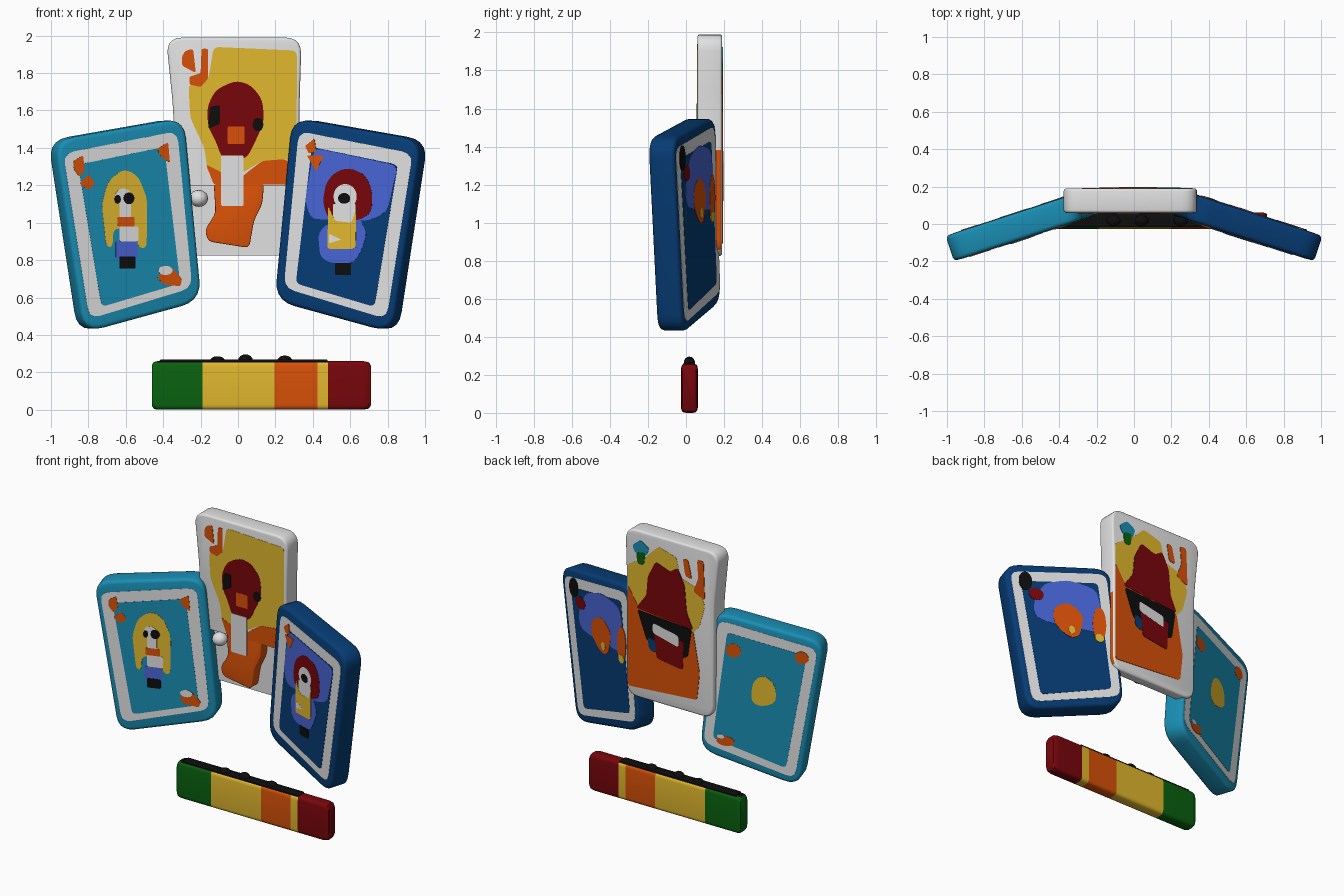
import bpy, bmesh, math
from mathutils import Vector

if "Cube" in bpy.data.objects:
    bpy.data.objects.remove(bpy.data.objects["Cube"])


def lin(c):
    c /= 255
    return c / 12.92 if c <= 0.04045 else ((c + 0.055) / 1.055) ** 2.4


MATS = {}
for name, rgb in {"white": (225, 225, 225), "teal": (26, 142, 180), "navy": (6, 60, 117),
                  "periwinkle": (72, 101, 212), "yellow": (226, 184, 46), "orange": (217, 81, 8),
                  "dark red": (120, 6, 11), "black": (13, 13, 13), "green": (9, 98, 15)}.items():
    m = bpy.data.materials.new(name)
    m.diffuse_color = [lin(c) for c in rgb] + [1]
    m.use_nodes = True
    m.node_tree.nodes["Principled BSDF"].inputs["Base Color"].default_value = m.diffuse_color
    MATS[name] = m


def make(name, bm, *mats):
    bmesh.ops.recalc_face_normals(bm, faces=bm.faces)
    me = bpy.data.meshes.new(name)
    bm.to_mesh(me)
    bm.free()
    ob = bpy.data.objects.new(name, me)
    bpy.context.collection.objects.link(ob)
    for m in mats:
        me.materials.append(MATS[m])
    return ob


def activate(ob):
    bpy.ops.object.select_all(action='DESELECT')
    ob.select_set(True)
    bpy.context.view_layer.objects.active = ob


def smooth(ob, angle=35):
    activate(ob)
    bpy.ops.object.shade_smooth_by_angle(angle=math.radians(angle))


def rounded(pts, r, n=5):
    """Polygon with its corners replaced by short curves."""
    out = []
    for i, p in enumerate(pts):
        p, a, b = Vector(p), Vector(pts[i - 1]), Vector(pts[(i + 1) % len(pts)])
        p0 = p + (a - p).normalized() * min(r, (a - p).length * 0.48)
        p1 = p + (b - p).normalized() * min(r, (b - p).length * 0.48)
        for k in range(n + 1):
            t = k / n
            out.append(p0 * (1 - t) ** 2 + p * 2 * t * (1 - t) + p1 * t * t)
    return out


def prism(pts, pos_a, pos_b):
    bm = bmesh.new()
    a = [bm.verts.new(pos_a(x, z)) for x, z in pts]
    b = [bm.verts.new(pos_b(x, z)) for x, z in pts]
    bm.faces.new(a)
    bm.faces.new(b[::-1])
    for i in range(len(a)):
        j = (i + 1) % len(a)
        bm.faces.new((a[i], b[i], b[j], a[j]))
    return bm


class Panel:
    """Upright slab turned about z: centre x, centre y, slope dy/dx, thickness."""

    def __init__(self, cx, y, slope, t):
        self.cx, self.y, self.s, self.t = cx, y, slope, t
        self.k = math.sqrt(1 + slope * slope)
        self.n = Vector((slope, -1, 0)) / self.k

    def at(self, off):
        return lambda x, z: Vector((x, self.y + self.s * (x - self.cx), z)) + self.n * off

    def face(self, side, lift):
        # point on the front (1) or back (-1) face at a given x, z
        return lambda x, z: Vector((x, self.y + self.s * (x - self.cx) - side * self.t / 2 * self.k, z)) + self.n * side * lift

    def slab(self, name, pts, r, bevel, *mats, rule=None):
        h = self.t / 2
        ob = make(name, prism(rounded(pts, r), self.at(h), self.at(-h)), *mats)
        if rule:
            for f in ob.data.polygons:
                f.material_index = rule(f)
        md = ob.modifiers.new("edge", 'BEVEL')
        md.width, md.segments, md.limit_method, md.angle_limit = bevel, 3, 'ANGLE', math.radians(50)
        activate(ob)
        bpy.ops.object.modifier_apply(modifier="edge")
        return ob

    def plate(self, name, mat, layer, pts, r=1.5, side=1):
        # painted detail, coordinates in hundredths
        p = [(q.x / 100, q.y / 100) for q in rounded(pts, r, 3)]
        make(name, prism(p, self.face(side, -0.001), self.face(side, 0.0016 * layer)), mat)

    def rect(self, name, mat, layer, x0, x1, z0, z1, side=1):
        self.plate(name, mat, layer, [(x0, z0), (x1, z0), (x1, z1), (x0, z1)], 0.8, side)

    def oval(self, name, mat, layer, x, z, rx, rz, side=1):
        a = [i * math.pi / 5 for i in range(10)]
        self.plate(name, mat, layer, [(x + rx * math.cos(t), z + rz * math.sin(t)) for t in a], 2, side)


left = Panel(-0.6, -0.006, 0.325, 0.142)
right = Panel(0.6, -0.006, -0.325, 0.142)
mid = Panel(0, 0.125, 0, 0.13)

# side cards with white frames on both faces
CARD = [(-1.0, 1.44), (-0.305, 1.562), (-0.212, 0.583), (-0.842, 0.41)]
OUTER = [(-93.5, 137), (-32.5, 149), (-24.5, 65.2), (-79.5, 48.5)]
INNER = [(-85.5, 131), (-39.5, 140.5), (-31, 67.5), (-73, 55)]
BACK_OUTER = [(-98, 139), (-35.5, 151), (-26, 64), (-83.5, 47)]
BACK_INNER = [(-91, 133.5), (-41, 143), (-32, 68), (-78, 53.5)]
for card, label, sg, mat in ((left, "left", 1, "teal"), (right, "right", -1, "navy")):
    smooth(card.slab(label + "_card", [(sg * x, z) for x, z in CARD], 0.11, 0.022, mat))
    for side, outer, inner in ((1, OUTER, INNER), (-1, BACK_OUTER, BACK_INNER)):
        tag = label + ("_front" if side == 1 else "_back")
        card.plate(tag + "_frame", "white", 1, [(sg * x, z) for x, z in outer], 6, side)
        card.plate(tag + "_field", mat, 2, [(sg * x, z) for x, z in inner], 3, side)

# left card front: figure with long yellow hair
left.plate("long_hair", "yellow", 3, [(-61, 129), (-53.5, 125), (-48.7, 113), (-49, 86), (-54, 87), (-54.5, 97),
           (-67, 97), (-67, 87), (-70.5, 87), (-73, 110), (-69.5, 122.5)], 4)
left.oval("left_face", "white", 4, -61.5, 114, 4.5, 4.5)
left.rect("left_neck", "white", 4, -63.6, -57.5, 103, 112)
left.oval("left_eye_a", "black", 5, -58.5, 113, 3, 3.3)
left.oval("left_eye_b", "black", 5, -64.5, 112.5, 1.7, 2.5)
left.rect("left_collar", "orange", 4, -64.5, -55.5, 98, 103)
left.rect("left_shirt", "white", 4, -63.5, -53.5, 90, 98)
left.rect("left_trousers", "periwinkle", 4, -65.5, -54, 81, 90)
left.rect("left_shoes", "black", 5, -63.5, -55, 75.5, 82)
left.plate("pip_a", "orange", 3, [(-88, 133), (-83, 136), (-82, 128), (-85, 124.5), (-88, 129)], 1)
left.plate("pip_b", "orange", 3, [(-85, 121), (-80, 126), (-76.5, 121), (-80, 117.5)], 1)
left.plate("pip_c", "orange", 3, [(-43.5, 139.5), (-37.5, 143), (-36.5, 132), (-41, 135)], 1)
left.plate("pip_d", "orange", 3, [(-43.5, 71), (-36, 76.5), (-30, 70), (-31, 66), (-40, 67)], 1)
left.oval("pip_d_spot", "white", 4, -39, 74.5, 4, 2.6)

# left card back
left.plate("left_back_blob", "yellow", 3, [(-64, 117), (-57, 111), (-56, 97), (-62, 94), (-72, 98), (-71.5, 111)], 5, -1)
left.oval("left_back_pip_a", "orange", 3, -45, 131, 5, 5, -1)
left.oval("left_back_pip_b", "orange", 3, -88, 132, 4.5, 4.5, -1)
left.oval("left_back_pip_c", "orange", 3, -40, 67, 6, 3.5, -1)
left.oval("left_back_pip_d", "white", 4, -37, 70, 2.5, 1.5, -1)

# right card front: figure with red hair
right.plate("sky", "periwinkle", 3, [(41, 140), (85.5, 130.5), (80, 106), (70, 101), (39, 102), (36, 112)], 4)
right.plate("coat", "periwinkle", 3, [(47, 99), (43, 94), (44, 82), (49, 78.5), (62, 78.5), (66, 85), (69, 94), (65, 103)], 3)
right.plate("red_hair", "dark red", 4, [(59, 129.5), (68, 126), (72, 117), (71.5, 105), (64, 101), (49, 101),
            (45.5, 110), (47, 121), (52, 127)], 4)
right.rect("right_neck", "white", 4.5, 51, 63, 98, 110)
right.oval("right_face", "white", 4.7, 57.5, 114, 6.5, 7)
right.oval("right_eye", "black", 5.2, 57, 113, 3.4, 3)
right.plate("waistcoat", "yellow", 5, [(48.5, 109), (52, 101), (61, 100), (63.5, 108), (63, 86), (48, 86)])
right.plate("cuff", "white", 5.4, [(49, 94), (55.5, 91), (49, 89)], 0.5)
right.rect("right_shoes", "black", 4, 52, 60.5, 72, 78.5)
right.plate("pip_e", "orange", 4, [(36, 141), (41, 145), (42, 138), (38, 137)], 1)
right.plate("pip_f", "orange", 4, [(37, 136), (46, 136), (42, 127.5)], 1)

# right card back
right.plate("right_back_sky", "periwinkle", 3, [(42, 138), (60, 141), (76, 135), (83, 120), (82, 109), (70, 107), (38, 107), (39, 125)], 5, -1)
right.plate("right_back_blob_a", "orange", 4, [(60, 125), (70, 119), (70, 108), (60, 99), (53, 101), (50, 117)], 5, -1)
right.oval("right_back_blob_b", "orange", 4, 40, 113, 4.5, 13, -1)
right.oval("right_back_glint_a", "yellow", 5, 58, 105, 2.2, 3, -1)
right.oval("right_back_glint_b", "yellow", 5, 40, 103, 3, 3, -1)
right.oval("right_back_spot", "black", 4, 88, 134, 4.5, 7, -1)
right.oval("right_back_pip", "dark red", 4, 81, 126, 5, 4.5, -1)

# tall centre card, orange low on its right edge, recessed below on the front
centre = mid.slab("centre_card", [(-0.385, 1.99), (0.34, 1.99), (0.328, 1.6), (0.328, 1.4), (0.328, 0.825),
                                  (-0.34, 0.825), (-0.345, 1.6)], 0.09, 0.014, "white", "orange",
                  rule=lambda f: int(f.normal.x > 0.8 and f.center.z < 1.4))
bm = bmesh.new()
bmesh.ops.create_cube(bm, size=1)
for v in bm.verts:
    v.co = Vector((v.co.x * 2, v.co.y * 0.6 - 0.17, v.co.z * 0.6 + 0.9))
cutter = make("recess_cutter", bm)
cutter.hide_render = True
md = centre.modifiers.new("recess", 'BOOLEAN')
md.operation, md.object, md.solver = 'DIFFERENCE', cutter, 'EXACT'
activate(centre)
bpy.ops.object.modifier_apply(modifier="recess")
bpy.data.objects.remove(cutter)
smooth(centre)

# centre front picture
mid.plate("centre_field", "yellow", 1, [(-13, 194), (31.5, 192), (31.3, 134), (13, 133), (1, 126), (-16, 126),
          (-18, 140), (-25.5, 156), (-26.5, 174), (-16, 176)], 3)
mid.plate("corner_mark", "orange", 2, [(-16, 193), (-16, 177), (-20, 172.5), (-26, 174), (-26, 178), (-20, 180), (-19.5, 193)], 1)
mid.plate("corner_pip", "orange", 2, [(-28, 192), (-24, 193), (-22.5, 180), (-30, 184), (-30, 189)])
mid.plate("centre_head", "dark red", 2, [(-1.5, 176), (6.5, 174), (13, 166), (14, 154.5), (10.5, 146), (4.5, 134),
          (-8.5, 134), (-12, 144), (-16, 151), (-16.5, 162), (-12, 171)], 4)
mid.plate("centre_eye_a", "black", 3, [(-15, 162), (-9.5, 163), (-9.5, 153), (-16, 150)])
mid.oval("centre_eye_b", "black", 3, 10.7, 152.5, 3, 3.8)
mid.rect("centre_mouth", "orange", 3, -5.5, 3.5, 142, 151.5)
mid.plate("right_arm", "orange", 2, [(-2, 120.5), (5, 127), (13, 133), (25, 134), (31, 130), (31, 120.5)], 2)
mid.plate("left_arm", "orange", 2, [(-17, 131), (-9, 127), (-7, 120.5), (-13, 120.5)], 1)
mid.rect("centre_bib", "white", 4, -9, 3, 109, 136)
body = Panel(0, 0.097, 0, 0.076)
smooth(body.slab("centre_body", [(-0.13, 1.22), (0.14, 1.22), (0.13, 1.10), (0.085, 1.01), (0.06, 0.865), (-0.16, 0.90),
                 (-0.178, 0.96), (-0.12, 1.05)], 0.03, 0.006, "orange"))

# centre back picture
for name, mat, layer, pts in (
        ("back_field", "yellow", 1, [(31.3, 174), (20, 180), (8, 192), (-6, 188), (-9, 175), (-24, 170), (-28, 160), (-24, 145), (-19, 139), (24, 147), (31.3, 156)]),
        ("back_coat", "orange", 2, [(31.3, 159), (24, 147), (-19, 140), (-24, 112), (-22, 93), (31.3, 89)]),
        ("back_hat", "dark red", 3, [(16, 169), (10, 181), (-1, 177), (-7, 181), (-12.5, 170), (-14, 152), (-19, 141), (25, 145), (17, 156)]),
        ("back_beard", "black", 3.5, [(24, 144), (-18, 141), (-15, 121), (0, 116), (17, 125)]),
        ("back_teeth", "white", 4.5, [(12, 138), (-8, 134), (-8, 126), (12, 131)]),
        ("back_tongue", "dark red", 4, [(11, 131), (-12, 131), (-11, 111), (9, 114)]),
        ("back_scarf", "navy", 4, [(16, 127), (10, 126), (10, 117), (15, 119)]),
        ("back_mark_a", "orange", 2, [(-11, 189), (-15, 189), (-18, 176), (-13, 177)]),
        ("back_mark_b", "orange", 2, [(-22, 191), (-27, 191), (-28, 164), (-19, 168), (-23, 178)]),
        ("back_bud", "teal", 2, [(28, 188), (22, 193), (15, 189), (17, 183), (26, 183)]),
        ("back_stem", "green", 2.5, [(25, 184), (18, 185), (19, 176), (24, 176)])):
    mid.plate(name, mat, layer, pts, 2, -1)

# striped bar: rounded section lofted along x, black on top
XS = [(-0.46, 0.85), (-0.45, 0.96), (-0.43, 1), (-0.19, 1), (0.195, 1), (0.425, 1), (0.48, 1), (0.67, 1), (0.7, 0.95), (0.712, 0.8)]
STRIPE = [0, 0, 0, 1, 2, 1, 3, 3, 3]
section = rounded([(-0.044, -0.13), (0.044, -0.13), (0.044, 0.13), (-0.044, 0.13)], 0.028, 4)
bm = bmesh.new()
rings = [[bm.verts.new((x, 0.018 + p.x * k, 0.13 + p.y * k)) for p in section] for x, k in XS]
for i in range(len(XS) - 1):
    for j in range(len(section)):
        q = (j + 1) % len(section)
        f = bm.faces.new((rings[i][j], rings[i][q], rings[i + 1][q], rings[i + 1][j]))
        top = f.calc_center_median().z > 0.255 and i < 6
        f.material_index = 4 if top else STRIPE[i]
bm.faces.new(rings[0])
bm.faces.new(rings[-1]).material_index = 3
smooth(make("striped_bar", bm, "green", "yellow", "orange", "dark red", "black"), 40)
ridge = Panel(0, 0.018, 0, 0.06)
smooth(ridge.slab("bar_ridge", [(-0.42, 0.24), (0.48, 0.24), (0.48, 0.268), (-0.42, 0.268)], 0.01, 0.006, "black"))


def lump(name, mat, pos, size):
    bm = bmesh.new()
    bmesh.ops.create_uvsphere(bm, u_segments=16, v_segments=8, radius=1)
    for v in bm.verts:
        v.co = Vector([p + c * s for p, c, s in zip(pos, v.co, size)])
    smooth(make(name, bm, mat), 60)


# lumps on the bar and the small white hand beside the recess
for i, (x, h) in enumerate(((-0.11, 0.024), (0.04, 0.034), (0.25, 0.028))):
    lump(f"bar_lump_{i}", "black", (x, 0.018, 0.262), (0.04, 0.03, h))
lump("white_hand", "white", (-0.21, 0.1, 1.13), (0.05, 0.05, 0.045))
